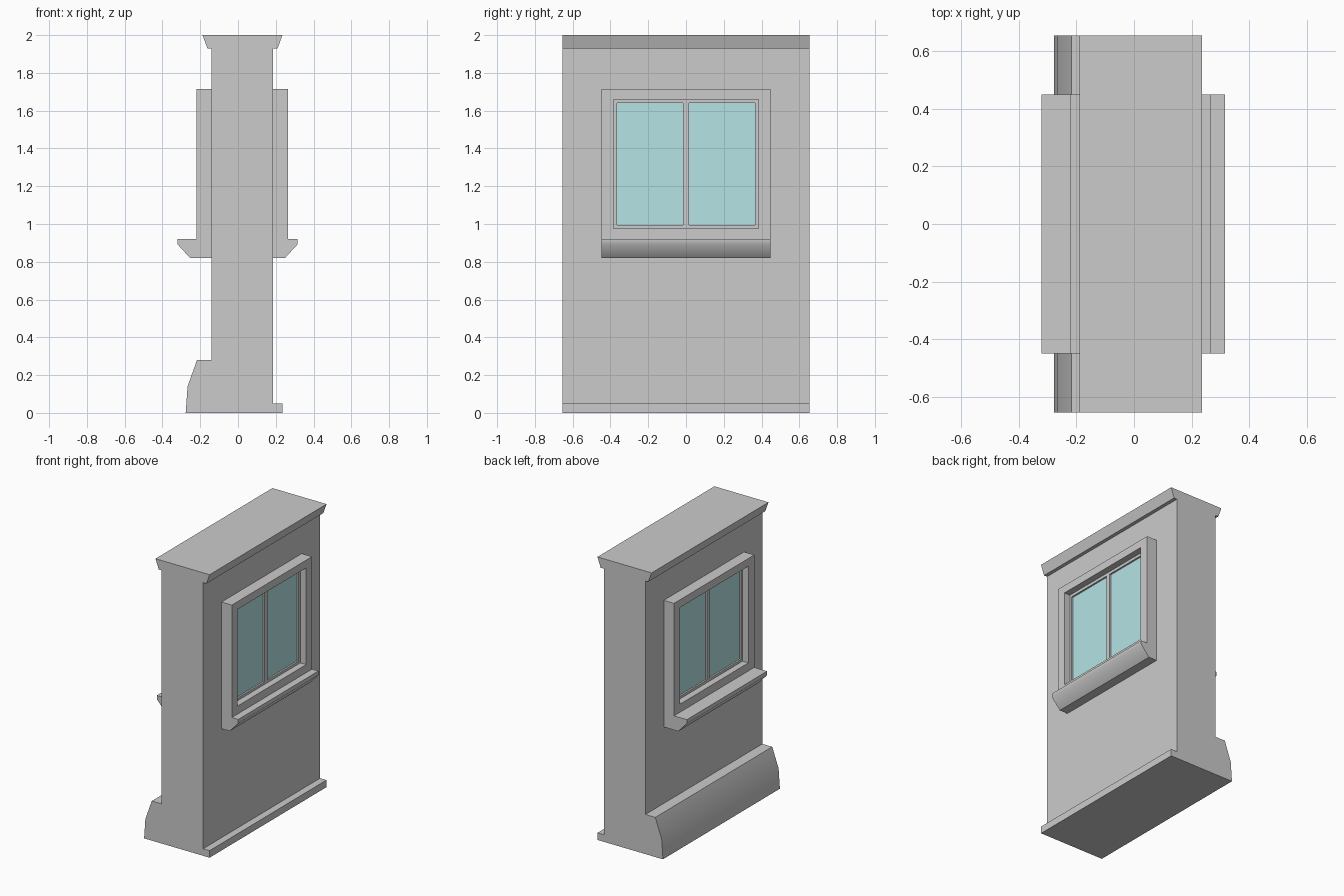
import bpy, bmesh, math
from mathutils import Vector

if "Cube" in bpy.data.objects:
    bpy.data.objects.remove(bpy.data.objects["Cube"])


def finish(name, bm, smooth=None, material=None):
    bmesh.ops.recalc_face_normals(bm, faces=bm.faces)
    mesh = bpy.data.meshes.new(name)
    bm.to_mesh(mesh)
    bm.free()
    obj = bpy.data.objects.new(name, mesh)
    bpy.context.collection.objects.link(obj)
    if material:
        mesh.materials.append(material)
    if smooth:
        bpy.ops.object.select_all(action='DESELECT')
        obj.select_set(True)
        bpy.context.view_layer.objects.active = obj
        bpy.ops.object.shade_smooth_by_angle(angle=math.radians(smooth))
    return obj


def extrude(bm, faces, vec):
    res = bmesh.ops.extrude_face_region(bm, geom=faces, use_keep_orig=True)
    verts = [g for g in res['geom'] if isinstance(g, bmesh.types.BMVert)]
    bmesh.ops.translate(bm, verts=verts, vec=vec)


def profile(name, pts, half, smooth):
    """XZ profile swept along y from -half to half."""
    bm = bmesh.new()
    face = bm.faces.new([bm.verts.new((x, -half, z)) for x, z in pts])
    extrude(bm, [face], Vector((0, 2 * half, 0)))
    return finish(name, bm, smooth)


def rect(bm, x, half, z0, z1):
    return [bm.verts.new((x, y, z)) for y, z in
            ((-half, z0), (half, z0), (half, z1), (-half, z1))]


def ring(name, x0, x1, outer, inner):
    """Rectangular frame; outer and inner are (half width, z0, z1)."""
    bm = bmesh.new()
    a, b = rect(bm, x0, *outer), rect(bm, x0, *inner)
    faces = [bm.faces.new((a[i], a[(i + 1) % 4], b[(i + 1) % 4], b[i]))
             for i in range(4)]
    extrude(bm, faces, Vector((x1 - x0, 0, 0)))
    return finish(name, bm)


def slab(name, x0, x1, half, z0, z1, material=None):
    bm = bmesh.new()
    face = bm.faces.new(rect(bm, x0, half, z0, z1))
    extrude(bm, [face], Vector((x1 - x0, 0, 0)))
    return finish(name, bm, material=material)


glass = bpy.data.materials.new("glass")
glass.diffuse_color = (0.46, 0.77, 0.78, 1)
glass.use_nodes = True
glass.node_tree.nodes["Principled BSDF"].inputs["Base Color"].default_value = glass.diffuse_color

# Wall with cornice, curved outer plinth and small inner skirting
profile("wall", [(-0.277, 0), (0.235, 0), (0.235, 0.05), (0.185, 0.05),
                 (0.185, 1.93), (0.21, 1.93), (0.235, 2), (-0.188, 2),
                 (-0.162, 1.93), (-0.14, 1.93), (-0.14, 0.28),
                 (-0.217, 0.28), (-0.267, 0.14)], 0.653, 30)

# One window per wall face: casing, sash, mullion, panes and sill
for side, s, wall_x, sill_x in (("inner", 1, 0.185, 0.315),
                                ("outer", -1, -0.14, -0.32)):
    opening = (0.383, 0.977, 1.66)
    panes = (0.365, 0.995, 1.64)
    ring(side + "_casing", wall_x, wall_x + s * 0.08, (0.448, 0.92, 1.715), opening)
    ring(side + "_sash", wall_x, wall_x + s * 0.034, opening, panes)
    slab(side + "_mullion", wall_x, wall_x + s * 0.034, 0.016, 0.995, 1.64)
    slab(side + "_glass", wall_x, wall_x + s * 0.022, 0.365, 0.995, 1.64, glass)
    profile(side + "_sill", [(wall_x, 0.82), (sill_x - s * 0.066, 0.82),
                             (sill_x, 0.892), (sill_x, 0.92), (wall_x, 0.92)],
            0.448, 46)
